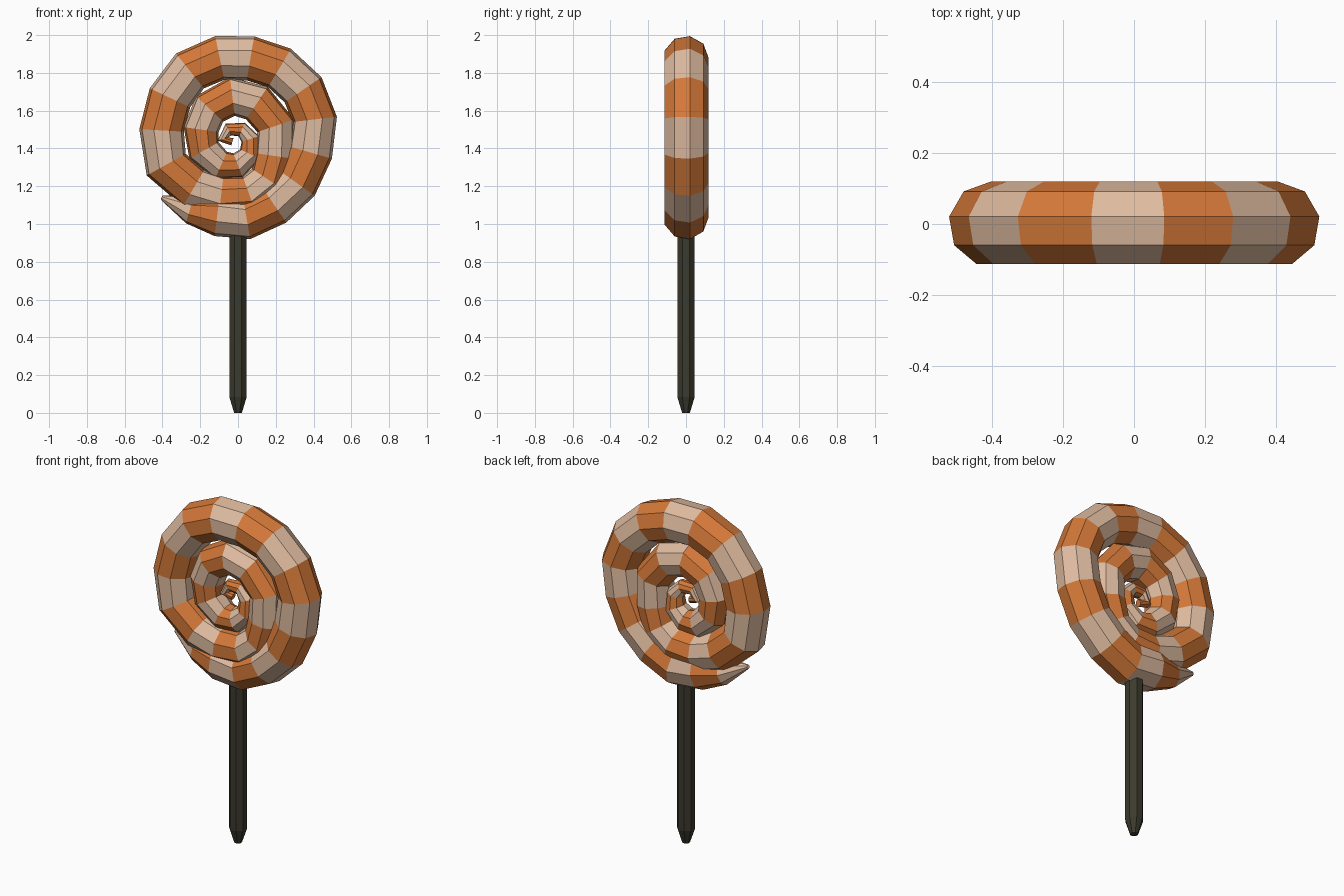
import bpy, bmesh, math
from mathutils import Vector

if "Cube" in bpy.data.objects:
    bpy.data.objects.remove(bpy.data.objects["Cube"])


def material(name, rgb):
    m = bpy.data.materials.new(name)
    m.diffuse_color = (*rgb, 1)
    m.use_nodes = True
    m.node_tree.nodes["Principled BSDF"].inputs["Base Color"].default_value = m.diffuse_color
    return m


cream = material("cream", (0.74, 0.50, 0.35))
orange = material("orange", (0.66, 0.19, 0.04))
dark = material("dark_stick", (0.045, 0.043, 0.027))


def add_object(name, bm, mats):
    bmesh.ops.recalc_face_normals(bm, faces=bm.faces[:])
    mesh = bpy.data.meshes.new(name)
    bm.to_mesh(mesh)
    bm.free()
    for m in mats:
        mesh.materials.append(m)
    ob = bpy.data.objects.new(name, mesh)
    bpy.context.collection.objects.link(ob)
    return ob


# Candy: nine-sided rope swept along a spiral, one colour per segment
# outer turn: angle (degrees) and outer-edge radius about the candy centre
CENTRE_Z = 1.46
outer = [(255, .541), (276, .546), (298, .522), (322, .513), (348, .512), (373, .537),
         (396, .546), (419, .547), (441, .542), (463, .55), (486, .553), (510, .536),
         (535, .526), (561, .527)]
path = [(-.405, 1.14, .012), (-.255, 1.075, .075)]
for a, r in outer:
    t = math.radians(a)
    path.append(((r - .12) * math.cos(t), CENTRE_Z + (r - .12) * math.sin(t), .12))
# inner turns: x, z, rope radius
path += [(-.235, 1.19, .115), (-.09, 1.145, .11), (.06, 1.155, .107), (.16, 1.235, .105),
         (.195, 1.36, .105), (.2, 1.52, .105), (.10, 1.64, .105), (-.03, 1.675, .105),
         (-.15, 1.61, .10), (-.195, 1.50, .095), (-.18, 1.39, .09), (-.09, 1.31, .08),
         (.0, 1.31, .07), (.065, 1.37, .06), (.065, 1.45, .05), (.02, 1.50, .04),
         (-.05, 1.50, .035), (-.08, 1.45, .03), (-.03, 1.435, .02)]

bm = bmesh.new()
SIDES = 9
rings = []
for i, (x, z, r) in enumerate(path):
    p0, p1 = path[max(i - 1, 0)], path[min(i + 1, len(path) - 1)]
    tangent = Vector((p1[0] - p0[0], 0, p1[1] - p0[1])).normalized()
    out = Vector((tangent.z, 0, -tangent.x))
    ring = []
    for k in range(SIDES):
        a = math.radians(10 + 40 * k)
        ring.append(bm.verts.new(Vector((x, 0, z)) + out * r * math.cos(a)
                                 + Vector((0, r * math.sin(a), 0))))
    rings.append(ring)
for i in range(len(rings) - 1):
    for k in range(SIDES):
        n = (k + 1) % SIDES
        f = bm.faces.new((rings[i][k], rings[i][n], rings[i + 1][n], rings[i + 1][k]))
        f.material_index = i % 2
bm.faces.new(rings[0])
bm.faces.new(rings[-1]).material_index = 1
add_object("candy_swirl", bm, [cream, orange])

# Stick: eight-sided rod with a tapered foot
bm = bmesh.new()
levels = [(0, .022), (.085, .05), (1.02, .05)]
rings = [[bm.verts.new((r * math.cos(math.radians(22.5 + 45 * k)),
                        r * math.sin(math.radians(22.5 + 45 * k)), z)) for k in range(8)]
         for z, r in levels]
for lo, hi in zip(rings, rings[1:]):
    for k in range(8):
        n = (k + 1) % 8
        bm.faces.new((lo[k], lo[n], hi[n], hi[k]))
bm.faces.new(rings[0])
bm.faces.new(rings[-1])
add_object("stick", bm, [dark])
